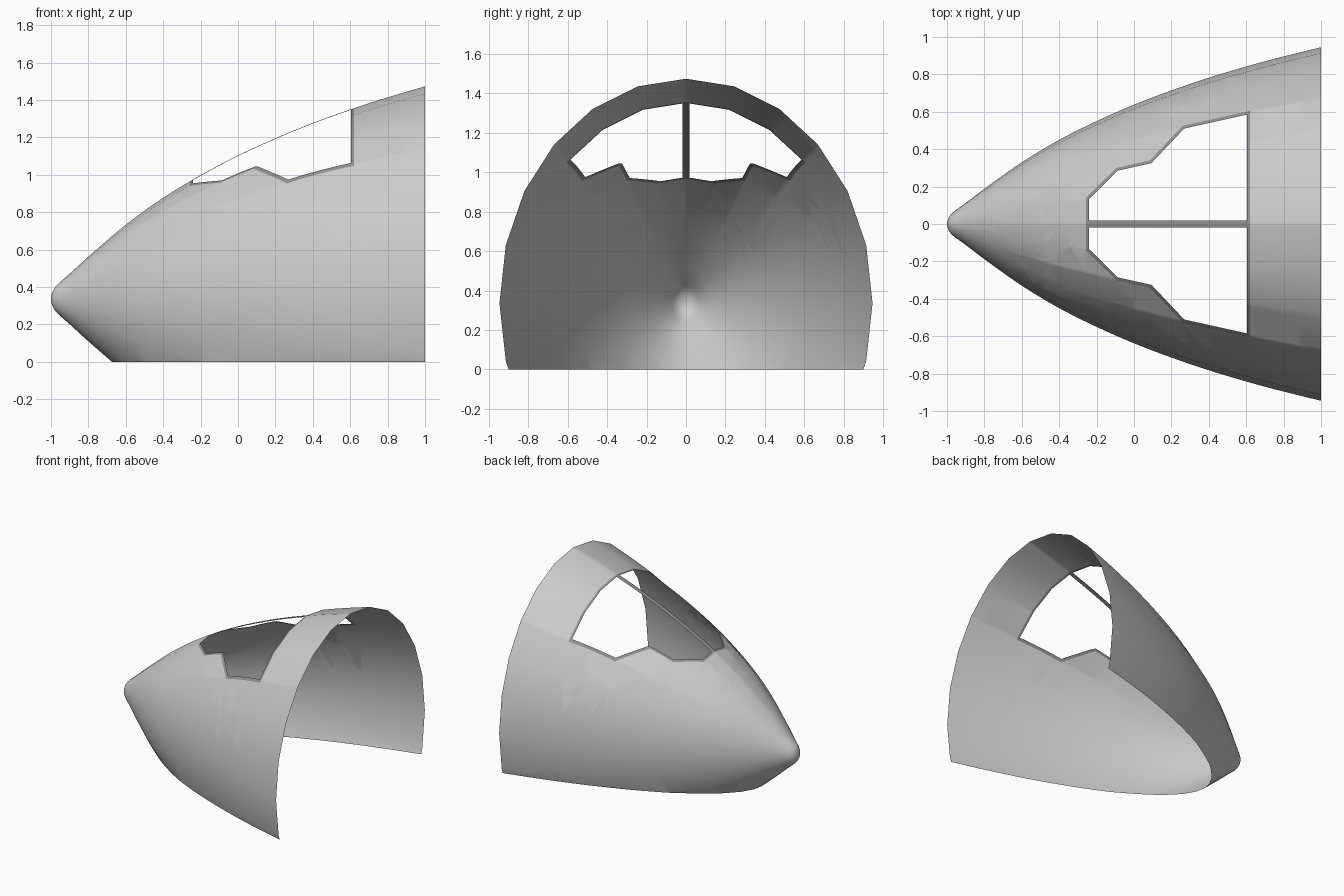
import bpy, bmesh, math
from mathutils import Vector, geometry

cube = bpy.data.objects.get("Cube")
if cube:
    bpy.data.objects.remove(cube, do_unlink=True)

AXIS_Z, TALL, SIDES = 0.336, 1.203, 24
FRAME_W, BAR_HALF = 0.016, 0.018

# Half-width of the shell along its length (x, radius)
PROFILE = [(-1, 0), (-0.99, 0.035), (-0.97, 0.06), (-0.94, 0.083), (-0.9, 0.112),
           (-0.8, 0.188), (-0.6, 0.33), (-0.4, 0.45), (-0.2, 0.55), (0, 0.638),
           (0.2, 0.714), (0.4, 0.782), (0.6, 0.842), (0.8, 0.896), (1, 0.945)]

# Half outline of the windscreen opening in plan (x, y)
OUTLINE = [Vector(p) for p in [(-0.257, 0), (-0.257, 0.14), (-0.095, 0.3), (0.085, 0.34),
                               (0.26, 0.525), (0.62, 0.605), (0.62, 0)]]
SEGMENTS = list(zip(OUTLINE, OUTLINE[1:]))


def material(name, rgb):
    mat = bpy.data.materials.new(name)
    mat.use_nodes = True
    mat.diffuse_color = (*rgb, 1)
    bsdf = mat.node_tree.nodes["Principled BSDF"]
    bsdf.inputs["Base Color"].default_value = (*rgb, 1)
    return mat


def smooth_profile(points, steps=3):
    """Pass a smooth curve through the points."""
    pts = [Vector(p) for p in points]
    out = []
    for i in range(len(pts) - 1):
        a, b = pts[i], pts[i + 1]
        length = (b - a).length
        dirs = []
        for j in (i, i + 1):
            d = pts[min(j + 1, len(pts) - 1)] - pts[max(j - 1, 0)]
            dirs.append(Vector((0, 1)) if j == 0 else d.normalized())
        for s in range(steps):
            t = s / steps
            h = t * t * (3 - 2 * t)
            out.append(a * (1 - h) + b * h + dirs[0] * length * t * (1 - t) ** 2
                       - dirs[1] * length * t * t * (1 - t))
    return out + [pts[-1]]


def in_opening(x, y):
    """Even-odd test against the half outline."""
    inside = False
    for a, b in SEGMENTS + [(OUTLINE[-1], OUTLINE[0])]:
        if (a.y > y) != (b.y > y) and x < a.x + (y - a.y) * (b.x - a.x) / (b.y - a.y):
            inside = not inside
    return inside


def edge_distance(p):
    best = 10
    for a, b in SEGMENTS:
        q, t = geometry.intersect_point_line(p, a, b)
        q = a.lerp(b, min(max(t, 0), 1))
        best = min(best, (p - q.to_2d()).length)
    return best


def zone(face):
    """Sort a face into shell, frame or open window."""
    c = face.calc_center_median()
    p = Vector((c.x, abs(c.y)))
    if c.z < 0.6 or not in_opening(p.x, p.y):
        return "shell"
    if p.y < BAR_HALF or edge_distance(p) < FRAME_W:
        return "frame"
    return "window"


def slice_roof(bm, point, normal):
    """Score the upper surface along a plane."""
    faces = [f for f in bm.faces if f.calc_center_median().z > 0.6]
    parts = set(faces)
    for f in faces:
        parts.update(f.edges)
        parts.update(f.verts)
    bmesh.ops.bisect_plane(bm, geom=list(parts), dist=1e-5, plane_co=point, plane_no=normal)


def build(name, keep, mat):
    bm = bmesh.new()
    rings = []
    curve = smooth_profile(PROFILE)
    tip = bm.verts.new((curve[0].x, 0, AXIS_Z))
    for p in curve[1:]:
        ring = []
        for k in range(SIDES):
            a = math.tau * k / SIDES
            ring.append(bm.verts.new((p.x, p.y * math.sin(a), AXIS_Z + TALL * p.y * math.cos(a))))
        rings.append(ring)
    for k in range(SIDES):
        n = (k + 1) % SIDES
        bm.faces.new((tip, rings[0][n], rings[0][k]))
        for r, s in zip(rings, rings[1:]):
            bm.faces.new((r[k], r[n], s[n], s[k]))
    bmesh.ops.recalc_face_normals(bm, faces=bm.faces)

    # Flat open underside
    bmesh.ops.bisect_plane(bm, geom=bm.verts[:] + bm.edges[:] + bm.faces[:], dist=1e-5,
                           plane_co=(0, 0, 0), plane_no=(0, 0, 1), clear_inner=True)

    # Score the opening, its frame and the centre bar on both sides
    for side in (1, -1):
        slice_roof(bm, (0, side * BAR_HALF, 0), (0, 1, 0))
        for a, b in SEGMENTS:
            d = (b - a).normalized()
            inward = Vector((d.y, -d.x))
            for off in (0, FRAME_W):
                q = a + inward * off
                slice_roof(bm, (q.x, side * q.y, 0), (inward.x, side * inward.y, 0))

    drop = [f for f in bm.faces if zone(f) != keep]
    bmesh.ops.delete(bm, geom=drop, context="FACES")
    for f in bm.faces:
        f.smooth = True
    mesh = bpy.data.meshes.new(name)
    bm.to_mesh(mesh)
    bm.free()
    mesh.materials.append(mat)
    obj = bpy.data.objects.new(name, mesh)
    bpy.context.collection.objects.link(obj)
    return obj


build("nose_shell", "shell", material("light_grey", (0.6, 0.6, 0.6)))
build("window_frame", "frame", material("dark_grey", (0.28, 0.28, 0.28)))
